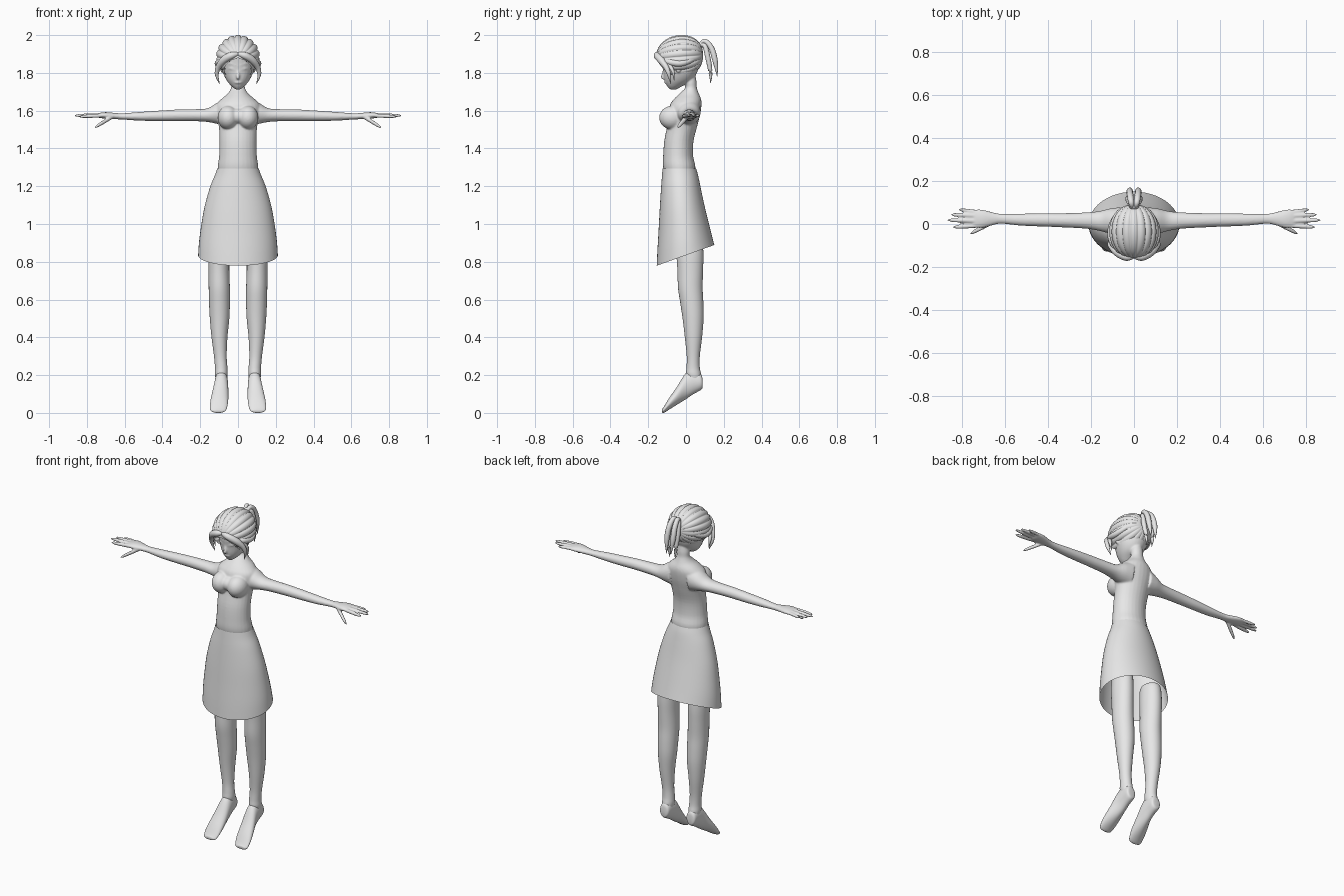
import bpy, bmesh, math
from mathutils import Vector, Matrix

cube = bpy.data.objects.get("Cube")
if cube:
    bpy.data.objects.remove(cube)

GREY = bpy.data.materials.new("plain grey")
GREY.use_nodes = True
GREY.diffuse_color = (0.8, 0.8, 0.8, 1)
for node in GREY.node_tree.nodes:
    if node.type == 'BSDF_PRINCIPLED':
        node.inputs["Base Color"].default_value = (0.8, 0.8, 0.8, 1)


def finish(bm, name):
    bmesh.ops.recalc_face_normals(bm, faces=bm.faces)
    for f in bm.faces:
        f.smooth = True
    me = bpy.data.meshes.new(name)
    bm.to_mesh(me)
    bm.free()
    me.materials.append(GREY)
    ob = bpy.data.objects.new(name, me)
    bpy.context.collection.objects.link(ob)
    return ob


def spline(rows, steps=4):
    """Catmull-Rom resampling of rows of numbers."""
    rows = [Vector(r) for r in rows]
    out = []
    for i in range(len(rows) - 1):
        a, b, c, d = rows[max(i - 1, 0)], rows[i], rows[i + 1], rows[min(i + 2, len(rows) - 1)]
        for k in range(steps):
            t = k / steps
            out.append(0.5 * (2 * b + (c - a) * t + (2 * a - 5 * b + 4 * c - d) * t ** 2
                              + (3 * b - a - 3 * c + d) * t ** 3))
    return out + [rows[-1]]


def skin(rings, name, caps=True):
    bm = bmesh.new()
    loops = [[bm.verts.new(p) for p in ring] for ring in rings]
    n = len(loops[0])
    for lo, hi in zip(loops, loops[1:]):
        for i in range(n):
            bm.faces.new((lo[i], lo[(i + 1) % n], hi[(i + 1) % n], hi[i]))
    if caps:
        bm.faces.new(loops[0])
        bm.faces.new(loops[-1])
    return finish(bm, name)


def loft(name, rows, place, caps=True, sides=28):
    """Oval sections from rows (t, a0, a1, b0, b1); place maps t, a, b to a point."""
    rings = []
    for t, a0, a1, b0, b1 in spline(rows):
        ring = []
        for i in range(sides):
            w = math.tau * i / sides
            ring.append(place(t, (a0 + a1) / 2 + (a1 - a0) / 2 * math.cos(w),
                              (b0 + b1) / 2 + (b1 - b0) / 2 * math.sin(w)))
        rings.append(ring)
    return skin(rings, name, caps)


def upright(rows):
    return [(z, -hw, hw, yf, yb) for z, hw, yf, yb in rows]


def along_z(t, a, b):
    return (a, b, t)


def ellipsoid(name, centre, radii):
    bm = bmesh.new()
    bmesh.ops.create_uvsphere(bm, u_segments=28, v_segments=18, radius=1,
                              matrix=Matrix.Translation(centre) @ Matrix.Diagonal((*radii, 1)))
    return finish(bm, name)


def strand(name, points, s=1, sides=10):
    """Tapered lock through points (x, y, z, radius)."""
    path = spline(points, 6)
    rings = []
    for i, p in enumerate(path):
        d = (path[min(i + 1, len(path) - 1)] - path[max(i - 1, 0)]).xyz.normalized()
        u = d.orthogonal() if abs(d.z) > 0.99 else d.cross(Vector((0, 0, 1)))
        u.normalize()
        v = d.cross(u)
        ring = []
        for k in range(sides):
            w = math.tau * k / sides
            q = p.xyz + (u * math.cos(w) + v * math.sin(w)) * max(p.w, 0.0005)
            ring.append((s * q.x, q.y, q.z))
        rings.append(ring)
    return skin(rings, name)


# Torso, neck and head
body = [
    loft("torso", upright([
        (1.24, .10, -.105, .04), (1.30, .107, -.121, .05), (1.36, .10, -.121, .038),
        (1.44, .098, -.115, .04), (1.52, .102, -.10, .06), (1.58, .118, -.095, .075),
        (1.63, .116, -.085, .082), (1.66, .09, -.065, .08), (1.69, .055, -.035, .068),
        (1.72, .037, -.005, .058), (1.75, .036, -.008, .056), (1.79, .03, -.01, .05)]), along_z),
    loft("head", upright([
        (1.712, .012, -.085, -.05), (1.73, .035, -.10, -.02), (1.76, .06, -.114, .03),
        (1.80, .079, -.12, .058), (1.85, .09, -.127, .07), (1.90, .092, -.13, .07),
        (1.95, .07, -.10, .05)]), along_z),
    ellipsoid("bust_centre", (0, -.068, 1.57), (.07, .06, .045)),
    strand("nose", [(0, -.116, 1.825, .005), (0, -.122, 1.79, .008), (0, -.125, 1.775, .009),
                    (0, -.116, 1.768, .004)]),
    strand("mouth", [(-.018, -.108, 1.749, .002), (0, -.111, 1.748, .005), (.018, -.108, 1.749, .002)]),
]

# Arms, hands and bust halves
FINGERS = [("index", (.73, -.008, 1.574), (.84, -.014, 1.568), .0105),
           ("middle", (.73, .015, 1.577), (.866, .018, 1.574), .0105),
           ("ring", (.73, .038, 1.577), (.85, .044, 1.575), .010),
           ("little", (.73, .057, 1.575), (.815, .067, 1.572), .009),
           ("thumb", (.665, .005, 1.568), (.76, -.045, 1.51), .012)]
for s, side in ((1, "left"), (-1, "right")):
    def along_x(t, a, b, s=s):
        return (s * t, a, b)

    body.append(loft(side + "_arm", [
        (.06, -.05, .078, 1.52, 1.668), (.11, -.045, .072, 1.53, 1.642), (.16, -.032, .06, 1.54, 1.613),
        (.22, -.022, .054, 1.544, 1.608), (.32, -.016, .05, 1.545, 1.606), (.42, -.012, .05, 1.545, 1.60),
        (.52, -.008, .048, 1.547, 1.593), (.61, .001, .047, 1.553, 1.586), (.65, -.004, .053, 1.555, 1.588),
        (.70, -.018, .066, 1.558, 1.592), (.735, -.018, .068, 1.562, 1.588),
        (.75, -.008, .058, 1.57, 1.58)], along_x))
    for name, base, tip, r in FINGERS:
        rows = []
        for f, k in ((0, 1), (.5, 1), (.85, .8), (1, .3)):
            x, y, z = Vector(base).lerp(Vector(tip), f)
            rows.append((x, y - r * k, y + r * k, z - r * k, z + r * k))
        body.append(loft(f"{side}_{name}_finger", rows, along_x, sides=12))
    body.append(ellipsoid(side + "_bust", (s * .052, -.072, 1.563), (.056, .07, .063)))
    body.append(ellipsoid(side + "_ear", (s * .086, -.04, 1.825), (.008, .014, .024)))
    # Eyelids and brows
    body.append(strand(side + "_eyelid", [(.018, -.119, 1.816, .002), (.038, -.112, 1.823, .005),
                                          (.06, -.092, 1.816, .002)], s))
    body.append(strand(side + "_brow", [(.014, -.124, 1.84, .002), (.04, -.114, 1.85, .005),
                                        (.066, -.092, 1.842, .002)], s))

# Fuse the upper body into one smooth skin
bpy.ops.object.select_all(action='DESELECT')
for ob in body:
    ob.select_set(True)
bpy.context.view_layer.objects.active = body[0]
bpy.ops.object.join()
upper = bpy.context.view_layer.objects.active
upper.name = "upper_body"
fuse = upper.modifiers.new("fuse", 'REMESH')
fuse.mode = 'VOXEL'
fuse.voxel_size = 0.005
fuse.use_smooth_shade = True
soften = upper.modifiers.new("soften", 'SMOOTH')
soften.factor = 0.5
soften.iterations = 5
for mod in ("fuse", "soften"):
    bpy.ops.object.modifier_apply(modifier=mod)

# Skirt with a hem that rises toward the back
skirt_rows = [(1.295, .109, -.124, .053), (1.26, .122, -.127, .063), (1.2, .147, -.132, .075),
              (1.1, .176, -.139, .094), (1.0, .194, -.145, .115), (.91, .206, -.151, .134),
              (.835, .211, -.155, .15)]


def skirt_place(t, a, b):
    return (a, b, t + .36 * b * min(1, (1.295 - t) / .46))


loft("skirt", upright(skirt_rows), skirt_place, caps=False, sides=48)

# Legs and pointed feet
for s, side in ((1, "left"), (-1, "right")):
    loft(side + "_leg", [
        (.94, .07, .13, -.02, .06), (.92, .05, .15, -.045, .085), (.84, .046, .157, -.05, .092),
        (.75, .046, .156, -.045, .09), (.66, .043, .155, -.042, .088), (.58, .043, .153, -.03, .092),
        (.5, .046, .149, -.018, .093), (.4, .056, .14, -.006, .085), (.3, .06, .127, .004, .073),
        (.24, .056, .122, .003, .073), (.2, .055, .122, .002, .08), (.15, .065, .112, .03, .075)],
        lambda t, a, b, s=s: (s * a, b, t))
    loft(side + "_foot", [
        (.088, .075, .105, .135, .17), (.08, .06, .118, .122, .205), (.04, .055, .122, .10, .225),
        (0, .052, .126, .073, .212), (-.05, .051, .14, .042, .135), (-.09, .054, .148, .017, .078),
        (-.118, .064, .146, .0, .032), (-.127, .08, .13, .004, .02)],
        lambda t, a, b, s=s: (s * a, t, b))

# Hair cap of swept-back locks, ridged like a melon and open over the face
bm = bmesh.new()
LOCKS, ROUND, LONG = 18, 180, 28
grid = []
for i in range(ROUND):
    phi = math.tau * i / ROUND
    elevation = math.asin(math.sin(phi))
    start = max(0.03, -1.25 * elevation)
    ridge = 0.92 + 0.08 * abs(math.sin(phi * LOCKS / 2)) ** 0.6
    line = []
    for j in range(LONG + 1):
        u = start + (math.pi - 0.03 - start) * j / LONG
        r = .116 * ridge * math.sin(u) ** 0.85
        line.append(bm.verts.new((r * math.cos(phi), -.035 - .125 * math.cos(u),
                                  1.884 + r * math.sin(phi) - .01 * math.cos(u))))
    grid.append(line)
for i in range(ROUND):
    a, b = grid[i], grid[(i + 1) % ROUND]
    for j in range(LONG):
        bm.faces.new((a[j], b[j], b[j + 1], a[j + 1]))
finish(bm, "hair_cap")

# Front locks, side wisps and ponytail
for s, side in ((1, "left"), (-1, "right")):
    strand(side + "_front_lock", [(.0, -.15, 1.90, .010), (.035, -.152, 1.892, .019), (.075, -.132, 1.868, .02),
                                  (.104, -.105, 1.83, .015), (.112, -.09, 1.79, .010), (.098, -.08, 1.742, .001)], s)
    strand(side + "_side_lock", [(.05, -.138, 1.87, .012), (.095, -.09, 1.858, .017), (.106, -.03, 1.85, .017),
                                 (.085, .03, 1.87, .014), (.04, .08, 1.91, .006)], s)
    strand(side + "_side_wisp", [(.095, -.095, 1.85, .012), (.112, -.07, 1.81, .009), (.108, -.062, 1.76, .001)], s)
    strand(side + "_ponytail_lock", [(.006, .07, 1.945, .008), (.013, .10, 1.968, .013), (.018, .135, 1.93, .015),
                                     (.02, .155, 1.86, .014), (.014, .166, 1.78, .001)], s)
    strand(side + "_ponytail_under", [(.006, .07, 1.94, .008), (.02, .098, 1.945, .012), (.026, .116, 1.88, .014),
                                      (.022, .13, 1.80, .010), (.018, .13, 1.745, .001)], s)
ellipsoid("hair_tie", (0, .082, 1.95), (.022, .016, .018))
